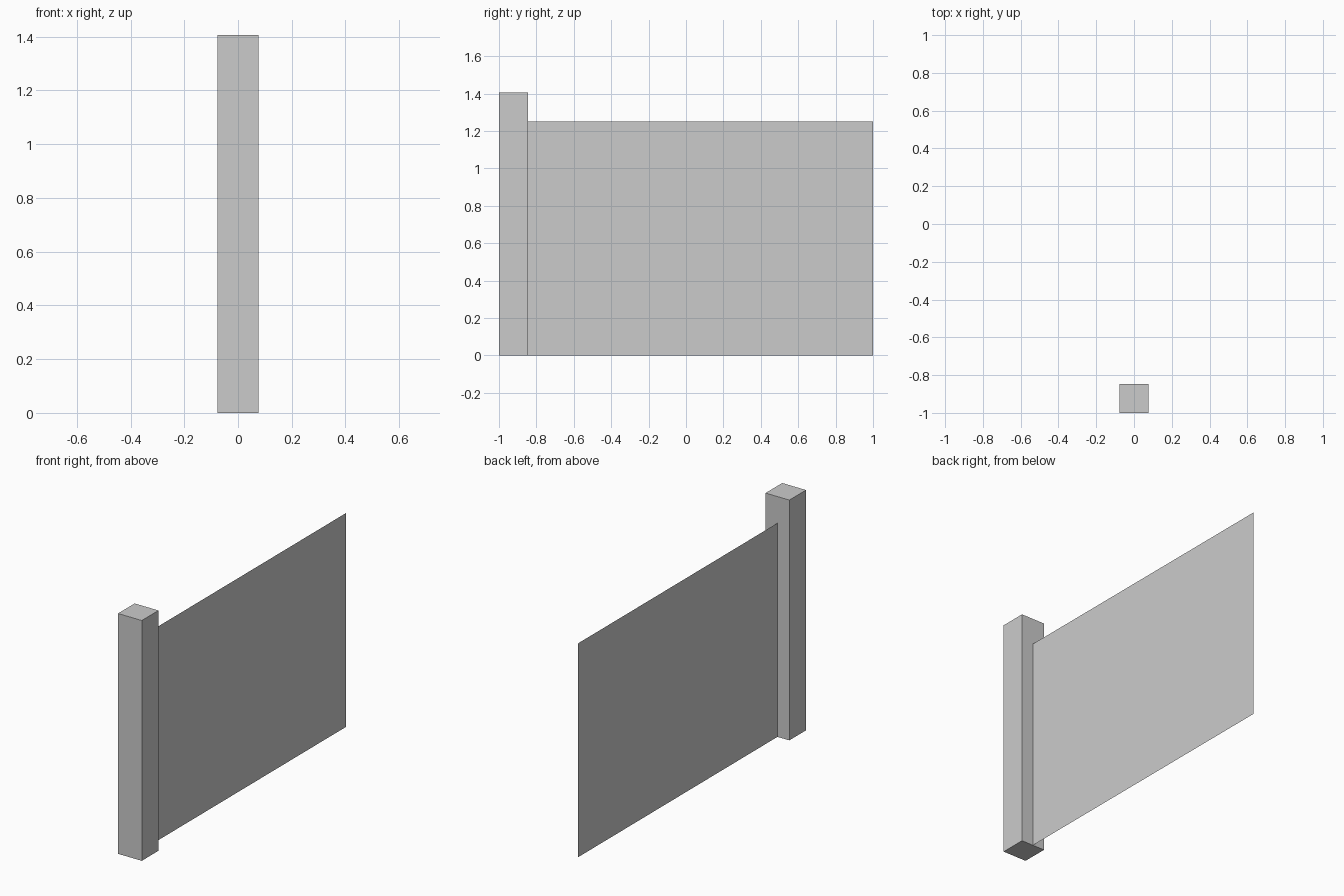
import bpy
import bmesh
from mathutils import Matrix, Vector

if "Cube" in bpy.data.objects:
    bpy.data.objects.remove(bpy.data.objects["Cube"])

W = 0.154         # post width
POST_H = 1.407    # post height
PANEL_H = 1.252   # panel height
Y0, Y1 = -1.0, 1.0


def add_object(name, bm):
    mesh = bpy.data.meshes.new(name)
    bm.to_mesh(mesh)
    bm.free()
    obj = bpy.data.objects.new(name, mesh)
    bpy.context.collection.objects.link(obj)
    return obj


# Square post at the front end
bm = bmesh.new()
center = Vector((0, Y0 + W / 2, POST_H / 2))
bmesh.ops.create_cube(bm, size=1, matrix=Matrix.LocRotScale(center, None, Vector((W, W, POST_H))))
add_object("fence_post", bm)

# Thin single-sheet panel running back from the middle of the post
bm = bmesh.new()
corners = [(Y0 + W, 0), (Y1, 0), (Y1, PANEL_H), (Y0 + W, PANEL_H)]
bm.faces.new([bm.verts.new((0, y, z)) for y, z in corners])
add_object("fence_panel", bm)
